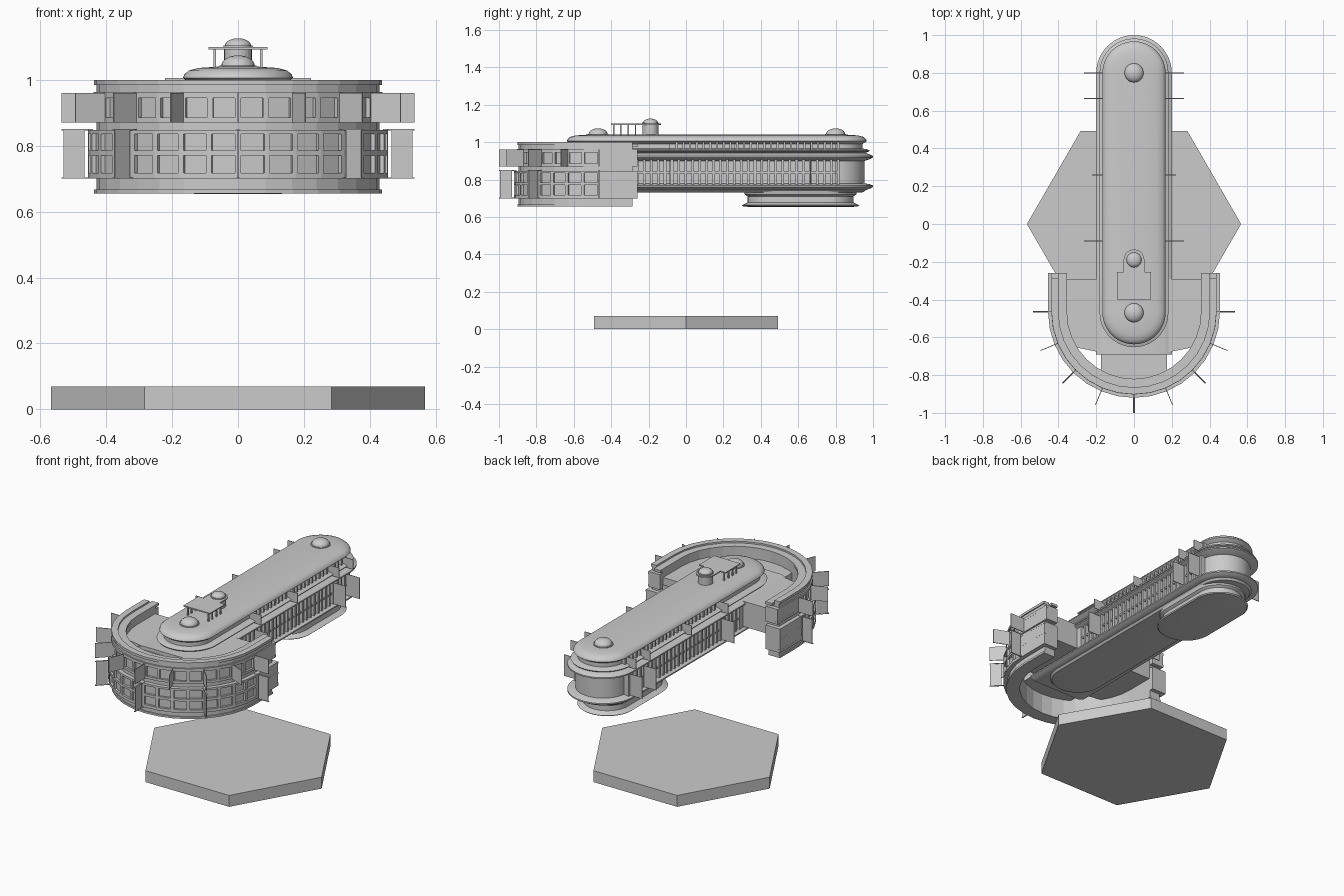
import bpy, bmesh
from math import sin, cos, pi, radians
from mathutils import Matrix, Vector

if "Cube" in bpy.data.objects:
    bpy.data.objects.remove(bpy.data.objects["Cube"])

grey = bpy.data.materials.new("plain grey")
grey.use_nodes = True
grey.diffuse_color = (0.6, 0.6, 0.6, 1)
grey.node_tree.nodes["Principled BSDF"].inputs["Base Color"].default_value = (0.6, 0.6, 0.6, 1)

RING_Y = -0.465   # centre of the curved wing
BACK_Y = 0.8      # centre of the rounded rear end


def finish(name, bm, smooth=False):
    bmesh.ops.recalc_face_normals(bm, faces=bm.faces[:])
    mesh = bpy.data.meshes.new(name)
    bm.to_mesh(mesh)
    bm.free()
    mesh.materials.append(grey)
    obj = bpy.data.objects.new(name, mesh)
    bpy.context.collection.objects.link(obj)
    if smooth:
        bpy.ops.object.select_all(action="DESELECT")
        obj.select_set(True)
        bpy.context.view_layer.objects.active = obj
        bpy.ops.object.shade_smooth_by_angle(angle=radians(30))
    return obj


def loft(name, layers, smooth=False):
    """Join outlines [(points, z), ...] upward into a closed solid."""
    bm = bmesh.new()
    loops = [[bm.verts.new((x, y, z)) for x, y in pts] for pts, z in layers]
    for low, high in zip(loops, loops[1:]):
        for i in range(len(low)):
            j = (i + 1) % len(low)
            bm.faces.new((low[i], low[j], high[j], high[i]))
    bm.faces.new(loops[0][::-1])
    bm.faces.new(loops[-1])
    return finish(name, bm, smooth)


def boxes(name, items):
    """Several boxes in one object: (centre, size, turn about z)."""
    bm = bmesh.new()
    for centre, size, turn in items:
        m = (Matrix.Translation(Vector(centre)) @ Matrix.Rotation(turn, 4, "Z")
             @ Matrix.Diagonal((*size, 1)))
        bmesh.ops.create_cube(bm, size=1, matrix=m)
    return finish(name, bm)


def arc(r, cy, start, end, n):
    return [(r * cos(start + (end - start) * i / n), cy + r * sin(start + (end - start) * i / n))
            for i in range(n + 1)]


def stadium(r, front, back, square=False):
    pts = arc(r, back, 0, pi, 24)
    if square:
        return pts + [(-r, front), (r, front)]
    return pts + arc(r, front, pi, 2 * pi, 24)


def horseshoe(outer, inner, end):
    return ([(-outer, end)] + arc(outer, RING_Y, pi, 2 * pi, 16) + [(outer, end), (inner, end)]
            + arc(inner, RING_Y, 2 * pi, pi, 16) + [(-inner, end)])


def prism(name, pts, z0, z1):
    return loft(name, [(pts, z0), (pts, z1)])


# Hexagonal base
prism("hexagon_base", arc(0.567, 0, 0, 2 * pi * 5 / 6, 5), 0, 0.07)

# Main hull with flared ledges, square at the front and round at the rear
hull = [(0.165, 0.745), (0.185, 0.752), (0.2, 0.76), (0.2, 0.768), (0.183, 0.775),
        (0.155, 0.78), (0.155, 0.9), (0.18, 0.908), (0.2, 0.918), (0.2, 0.926),
        (0.182, 0.935), (0.16, 0.942)]
loft("main_hull", [(stadium(r, -0.69, BACK_Y, True), z) for r, z in hull], True)
keel = [(0.125, 0.73), (0.15, 0.733), (0.165, 0.75)]
loft("keel", [(stadium(r, -0.5, BACK_Y), z) for r, z in keel], True)

# Upper storey and roof, round at both ends
upper = [(0.15, 0.94), (0.178, 0.95), (0.182, 0.956), (0.165, 0.963), (0.143, 0.966),
         (0.143, 0.99), (0.16, 1.0), (0.167, 1.006), (0.163, 1.016), (0.15, 1.028),
         (0.12, 1.036), (0.06, 1.04)]
loft("upper_storey_roof", [(stadium(r, -0.47, BACK_Y), z) for r, z in upper], True)

# Rear pod under the hull
pod = [(0.12, 0.653), (0.16, 0.657), (0.167, 0.663), (0.15, 0.67), (0.135, 0.678),
       (0.135, 0.71), (0.15, 0.72), (0.155, 0.74)]
loft("rear_pod", [(stadium(r, 0.465, 0.76), z) for r, z in pod], True)

# Piers, rails and thin fins along both sides of the hull
piers, upper_piers, rails, fins = [], [], [], []
for s in (-1, 1):
    for i in range(30):
        piers.append(((s * 0.166, -0.26 + i * 0.037, 0.84), (0.036, 0.014, 0.135), 0))
    for i in range(25):
        upper_piers.append(((s * 0.15, -0.05 + i * 0.036, 0.98), (0.022, 0.012, 0.045), 0))
    rails.append(((s * 0.163, 0.275, 0.838), (0.028, 1.09, 0.01), 0))
    rails.append(((s * 0.166, -0.475, 0.84), (0.036, 0.42, 0.135), 0))
    for y, reach in ((-0.09, 0.265), (0.26, 0.225), (0.665, 0.265), (0.8, 0.265)):
        if reach > 0.25:
            fins.append(((s * (0.15 + reach) / 2, y, 0.84), (reach - 0.15, 0.004, 0.13), 0))
        fins.append(((s * 0.182, y, 0.975), (0.08, 0.004, 0.06), 0))
boxes("hull_piers", piers)
boxes("upper_piers", upper_piers)
boxes("hull_rails", rails)
boxes("hull_fins", fins)

# Curved wing: stacked horseshoe layers (outer radius, end, bottom, top)
wing = {
    "base_lip": (0.437, -0.285, 0.655, 0.667),
    "base_wall": (0.43, -0.285, 0.667, 0.70),
    "lower_sill": (0.455, -0.26, 0.70, 0.718),
    "lower_glass": (0.442, -0.26, 0.718, 0.835),
    "lower_middle_rail": (0.455, -0.26, 0.77, 0.785),
    "lower_head": (0.455, -0.26, 0.835, 0.847),
    "recess": (0.43, -0.285, 0.847, 0.87),
    "upper_sill": (0.438, -0.26, 0.87, 0.885),
    "upper_glass": (0.425, -0.26, 0.885, 0.945),
    "upper_head": (0.438, -0.26, 0.945, 0.963),
    "cornice_wall": (0.43, -0.285, 0.963, 0.985),
}
for part, (r, end, z0, z1) in wing.items():
    prism("wing_" + part, horseshoe(r, 0.358, end), z0, z1)
prism("wing_parapet", horseshoe(0.437, 0.4, -0.285), 0.985, 1.0)
prism("wing_inner_ledge", horseshoe(0.4, 0.355, -0.26), 0.975, 0.99)

# Window piers, solid wing ends and radial fins
wing_piers, wing_fins = [], []


def radial(r0, r1, a, z0, z1, thick):
    r = (r0 + r1) / 2
    return ((r * sin(a), RING_Y - r * cos(a), (z0 + z1) / 2), (thick, r1 - r0, z1 - z0), a)


for k in range(-8, 9):
    a = k * pi / 16
    wing_piers.append(radial(0.41, 0.454, a, 0.705, 0.84, 0.018))
    wing_piers.append(radial(0.41, 0.437, a, 0.875, 0.96, 0.018))
    if k % 2 == 0:
        wing_fins.append(radial(0.43, 0.535, a, 0.87, 0.96, 0.004))
    if k % 4 == 0:
        wing_fins.append(radial(0.465, 0.53, a, 0.70, 0.85, 0.004))
        wing_fins += [radial(0.44, 0.535, a, z, z + 0.004, 0.008) for z in (0.70, 0.846)]
for s in (-1, 1):
    wing_piers.append(((s * 0.42, -0.3625, 0.7725), (0.069, 0.204, 0.14), 0))
    wing_piers.append(((s * 0.41, -0.3625, 0.915), (0.055, 0.204, 0.09), 0))
boxes("wing_piers", wing_piers)
boxes("wing_fins", wing_fins)

# Bridges from hull to wing
for s, side in ((-1, "right"), (1, "left")):
    pts = [(s * x, y) for x, y in ((0.15, -0.29), (0.37, -0.29), (0.37, -0.62), (0.3, -0.655), (0.15, -0.685))]
    prism(side + "_bridge", pts, 0.78, 0.935)
boxes("front_bridge", [((0, -0.75, 0.85), (0.35, 0.16, 0.14), 0)])


# Roof domes and lookout
def dome(name, y, r, z, height):
    rings = [(r, z - 0.004), (r, z + 0.004)]
    rings += [(r * 0.9 * cos(t * pi / 12), z + 0.004 + height * sin(t * pi / 12)) for t in range(6)]
    rings.append((0.002, z + 0.004 + height))
    loft(name, [(arc(q, y, 0, 2 * pi * 23 / 24, 23), h) for q, h in rings], True)


dome("front_dome", -0.47, 0.056, 1.04, 0.03)
dome("rear_dome", BACK_Y, 0.056, 1.04, 0.03)
prism("lookout_drum", arc(0.042, -0.19, 0, 2 * pi * 23 / 24, 23), 1.035, 1.1)
dome("lookout_dome", -0.19, 0.044, 1.1, 0.022)
canopy = arc(0.055, -0.19, 0, pi, 12) + [(-0.055, -0.255), (-0.09, -0.255), (-0.09, -0.4),
                                         (0.09, -0.4), (0.09, -0.255), (0.055, -0.255)]
prism("lookout_canopy", canopy, 1.092, 1.099)
boxes("canopy_posts", [((s * 0.07, y, 1.062), (0.008, 0.008, 0.064), 0)
                       for s in (-1, 1) for y in (-0.385, -0.35, -0.31, -0.27)])
